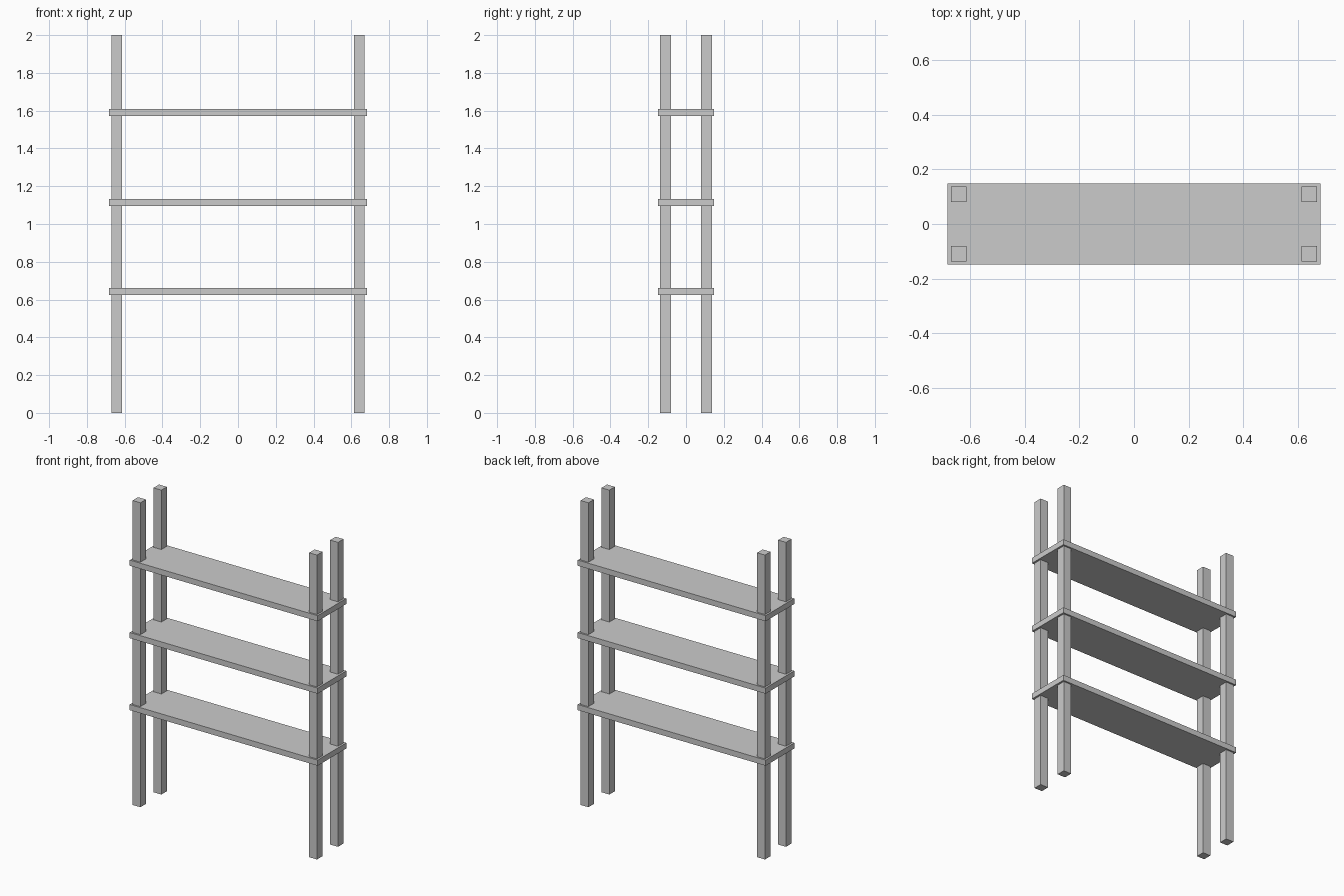
import bpy

if "Cube" in bpy.data.objects:
    bpy.data.objects.remove(bpy.data.objects["Cube"])

POST_X, POST_Y, POST_W, HEIGHT = 0.642, 0.109, 0.057, 2.0
SHELF_W, SHELF_D, SHELF_T = 1.366, 0.297, 0.037


def box(name, center, size):
    bpy.ops.mesh.primitive_cube_add(size=1, location=center)
    obj = bpy.context.object
    obj.name = name
    obj.scale = size
    bpy.ops.object.transform_apply(location=False, rotation=False, scale=True)
    return obj


# Four upright corner posts
for side, sx in (("left", -1), ("right", 1)):
    for end, sy in (("front", -1), ("back", 1)):
        box(f"{end}_{side}_post", (sx * POST_X, sy * POST_Y, HEIGHT / 2),
            (POST_W, POST_W, HEIGHT))

# Three shelf boards
for level, z in (("lower", 0.642), ("middle", 1.115), ("upper", 1.591)):
    box(f"{level}_shelf", (0, 0, z), (SHELF_W, SHELF_D, SHELF_T))
